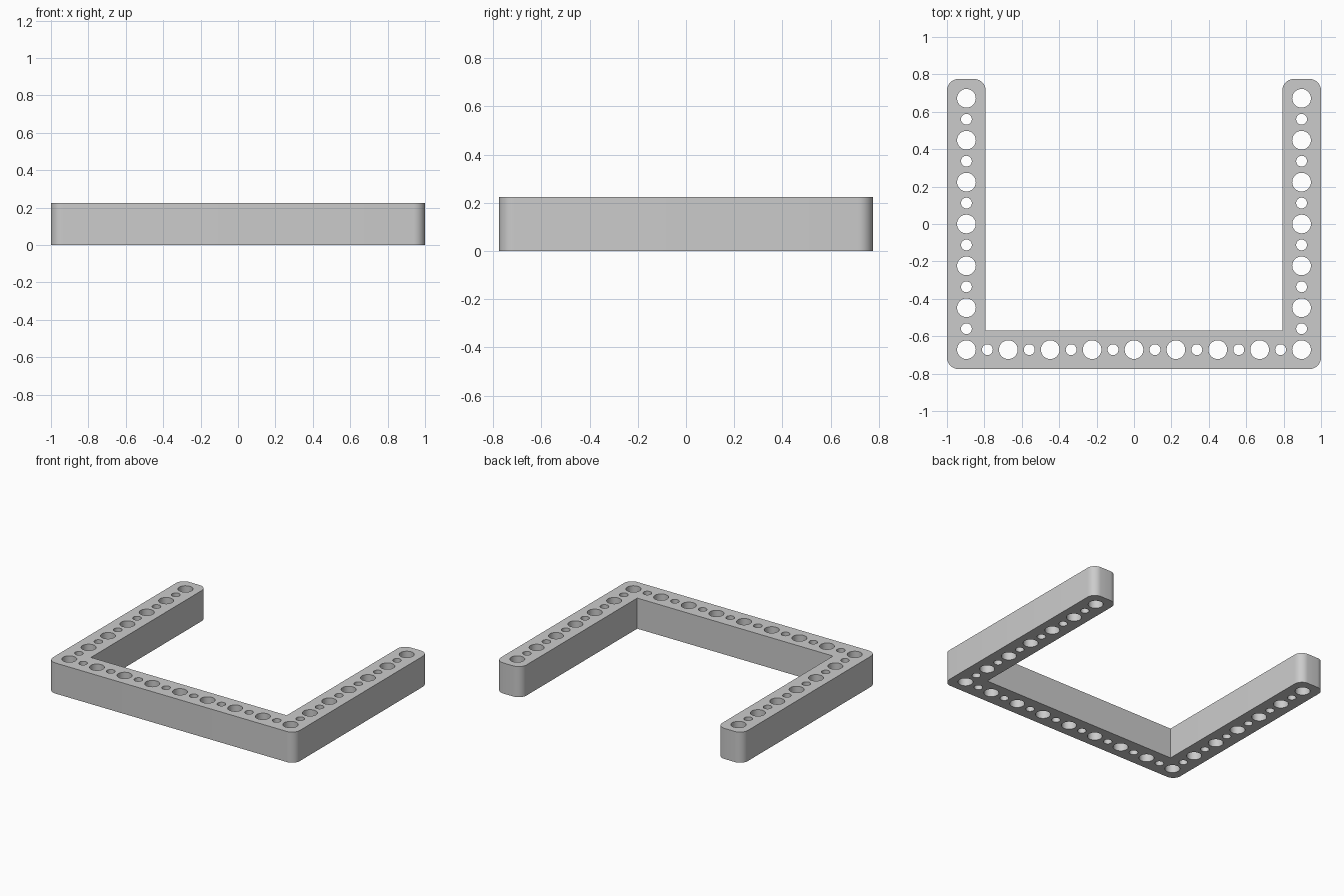
import bpy
import bmesh
from math import cos, sin, pi, radians

if "Cube" in bpy.data.objects:
    bpy.data.objects.remove(bpy.data.objects["Cube"], do_unlink=True)

PITCH = 0.224        # spacing of the large holes
WIDTH = 0.207        # width of each beam
HEIGHT = 0.224
ROUND = 0.062        # outer corner radius
BIG, SMALL = 0.05, 0.029
HX, HY = 4 * PITCH, 3 * PITCH      # hole centre lines
OX, OY = 1.0, HY + WIDTH / 2       # outer edges
IX, IY = OX - WIDTH, -OY + WIDTH   # inner edges


def arc(cx, cy, r, start, sweep, steps):
    angles = [radians(start + sweep * i / steps) for i in range(steps + 1)]
    return [(cx + r * cos(a), cy + r * sin(a)) for a in angles]


def add_loop(curve, points):
    spline = curve.splines.new("POLY")
    spline.points.add(len(points) - 1)
    for p, (x, y) in zip(spline.points, points):
        p.co = (x, y, 0, 1)
    spline.use_cyclic_u = True


# U-shaped outline: right half, then its mirror image
half = arc(OX - ROUND, ROUND - OY, ROUND, -90, 90, 8)
half += arc(OX - ROUND, OY - ROUND, ROUND, 0, 90, 8)
half += arc(IX + ROUND, OY - ROUND, ROUND, 90, 90, 8)
half.append((IX, IY))
outline = half + [(-x, y) for x, y in reversed(half)]

curve = bpy.data.curves.new("frame_profile", "CURVE")
curve.dimensions = "2D"
curve.fill_mode = "BOTH"
curve.extrude = HEIGHT / 2
add_loop(curve, outline)

# Alternating large and small holes along the front beam and both arms
centres = [(i * PITCH / 2, -HY, i % 2) for i in range(-8, 9)]
for side in (-1, 1):
    centres += [(side * HX, -HY + j * PITCH / 2, j % 2) for j in range(1, 13)]
for x, y, odd in centres:
    add_loop(curve, arc(x, y, SMALL if odd else BIG, 0, 360, 32)[:-1])

# Turn the profile into a clean solid
source = bpy.data.objects.new("frame_profile", curve)
bpy.context.collection.objects.link(source)
bpy.context.view_layer.update()
evaluated = source.evaluated_get(bpy.context.evaluated_depsgraph_get())
mesh = bpy.data.meshes.new_from_object(evaluated)
bpy.data.objects.remove(source, do_unlink=True)
bm = bmesh.new()
bm.from_mesh(mesh)
bmesh.ops.remove_doubles(bm, verts=bm.verts, dist=0.0001)
bmesh.ops.translate(bm, verts=bm.verts, vec=(0, 0, HEIGHT / 2))
bmesh.ops.recalc_face_normals(bm, faces=bm.faces)
bm.to_mesh(mesh)
bm.free()

frame = bpy.data.objects.new("perforated_u_frame", mesh)
bpy.context.collection.objects.link(frame)

# Plain grey finish
grey = bpy.data.materials.new("light_grey")
grey.use_nodes = True
colour = (0.6, 0.6, 0.6, 1)
grey.diffuse_color = colour
grey.node_tree.nodes["Principled BSDF"].inputs["Base Color"].default_value = colour
mesh.materials.clear()
mesh.materials.append(grey)

bpy.ops.object.select_all(action="DESELECT")
frame.select_set(True)
bpy.context.view_layer.objects.active = frame
bpy.ops.object.shade_smooth_by_angle(angle=radians(35))
